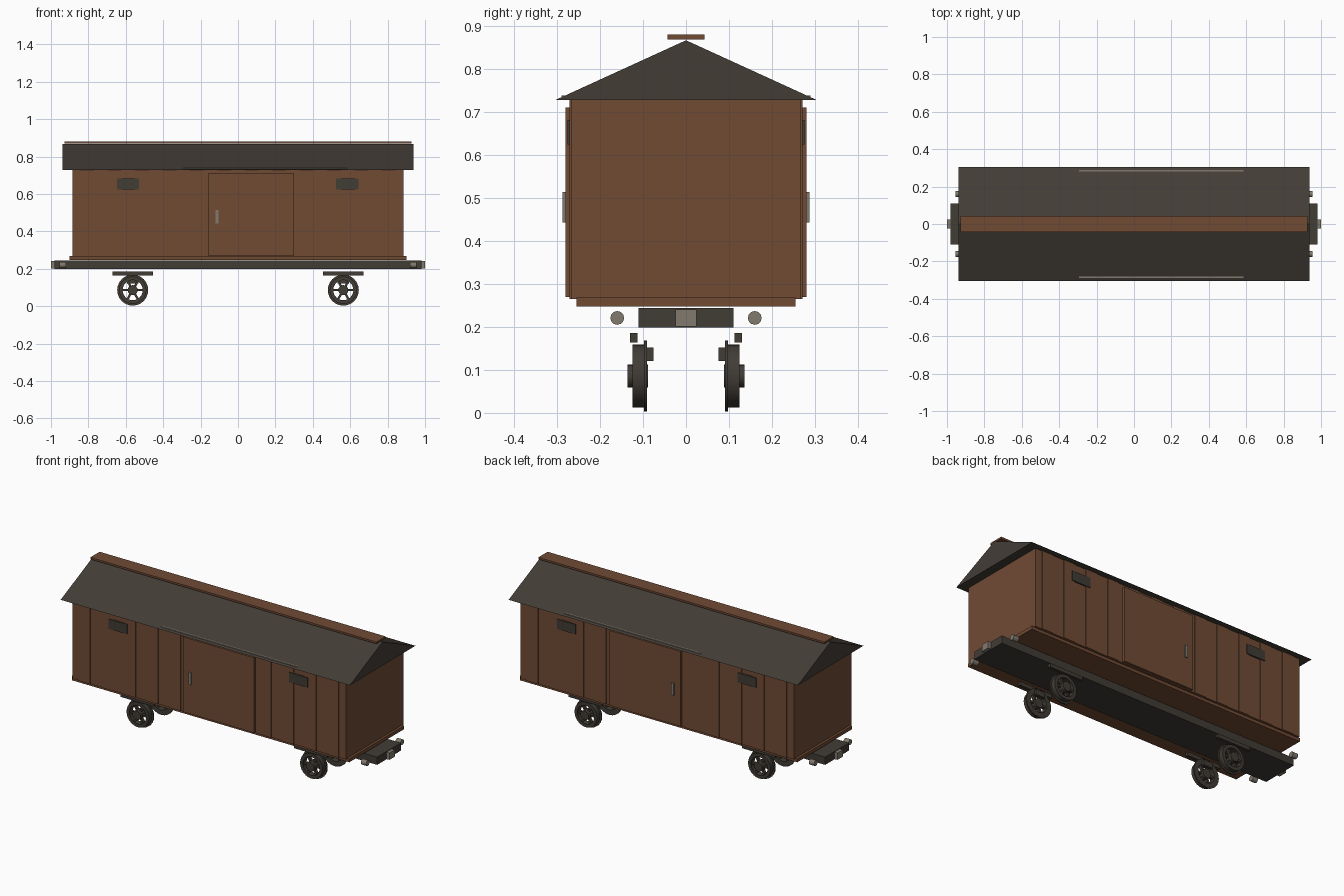
import bpy, bmesh, math
from mathutils import Matrix, Vector

if "Cube" in bpy.data.objects:
    bpy.data.objects.remove(bpy.data.objects["Cube"])


def material(name, rgb):
    m = bpy.data.materials.new(name)
    m.diffuse_color = (*rgb, 1)
    m.use_nodes = True
    m.node_tree.nodes["Principled BSDF"].inputs["Base Color"].default_value = m.diffuse_color
    return m


WOOD = material("brown_wood", (0.163, 0.070, 0.034))
ROOF = material("dark_roofing", (0.056, 0.046, 0.037))
IRON = material("dark_iron", (0.053, 0.045, 0.036))
STEEL = material("grey_steel", (0.225, 0.195, 0.155))


def finish(name, bm, mat):
    bmesh.ops.recalc_face_normals(bm, faces=bm.faces)
    me = bpy.data.meshes.new(name)
    bm.to_mesh(me)
    bm.free()
    me.materials.append(mat)
    ob = bpy.data.objects.new(name, me)
    bpy.context.collection.objects.link(ob)
    return ob


def add_box(bm, x, y, z, place=Matrix.Identity(4)):
    size = [b - a for a, b in (x, y, z)]
    mid = [(a + b) / 2 for a, b in (x, y, z)]
    bmesh.ops.create_cube(bm, size=1, matrix=place @ Matrix.Translation(mid)
                          @ Matrix.Diagonal((*size, 1)))


def box(name, mat, x, y, z):
    bm = bmesh.new()
    add_box(bm, x, y, z)
    return finish(name, bm, mat)


def side_box(name, mat, x, y, z):
    """Box on the back side and its mirror on the front side."""
    box(name + "_front", mat, x, (-y[1], -y[0]), z)
    box(name + "_back", mat, x, y, z)


def add_cylinder(bm, centre, r, length, axis, sides):
    turn = Vector((0, 0, 1)).rotation_difference(Vector(axis)).to_matrix().to_4x4()
    bmesh.ops.create_cone(bm, cap_ends=True, segments=sides, radius1=r, radius2=r,
                          depth=length, matrix=Matrix.Translation(centre) @ turn)


def add_ring(bm, cx, cz, y0, y1, r_in, r_out, sides=24):
    """Flat ring around the y axis."""
    loops = []
    for i in range(sides):
        a = 2 * math.pi * i / sides
        c, s = math.cos(a), math.sin(a)
        loops.append([bm.verts.new((cx + r * c, y, cz + r * s))
                      for r, y in ((r_in, y0), (r_out, y0), (r_out, y1), (r_in, y1))])
    for i in range(sides):
        a, b = loops[i], loops[(i + 1) % sides]
        for j in range(4):
            k = (j + 1) % 4
            bm.faces.new((a[j], a[k], b[k], b[j]))


# Underframe, floor and body
box("underframe", IRON, (-0.98, 0.98), (-0.11, 0.11), (0.199, 0.244))
box("floor", WOOD, (-0.9, 0.9), (-0.255, 0.255), (0.248, 0.268))
box("body", WOOD, (-0.886, 0.886), (-0.264, 0.264), (0.265, 0.73))

# Wall boards, alternating slightly in depth
edges = [-0.886] + [0.0733 * (i - 11.5) for i in range(24)] + [0.886]
bm = bmesh.new()
for i, (a, b) in enumerate(zip(edges, edges[1:])):
    depth = 0.2708 if i % 2 else 0.2668
    for s in (-1, 1):
        add_box(bm, (a, b), sorted((s * 0.26, s * depth)), (0.265, 0.73))
finish("wall_boards", bm, WOOD)

# Sliding doors with handles and rails
side_box("door", WOOD, (-0.16, 0.30), (0.262, 0.2805), (0.27, 0.71))
side_box("door_handle", STEEL, (-0.121, -0.105), (0.275, 0.287), (0.443, 0.514))
side_box("door_rail", STEEL, (-0.295, 0.585), (0.281, 0.290), (0.731, 0.739))

# Vents
for label, x in (("left", -0.588), ("right", 0.583)):
    side_box("vent_" + label, IRON, (x - 0.06, x + 0.06), (0.264, 0.2755), (0.625, 0.682))

# Gable roof and ridge board
bm = bmesh.new()
ends = [[bm.verts.new((x, y, z)) for y, z in ((-0.304, 0.728), (0.304, 0.728), (0, 0.867))]
        for x in (-0.938, 0.938)]
for end in ends:
    bm.faces.new(end)
for i in range(3):
    j = (i + 1) % 3
    bm.faces.new((ends[0][i], ends[0][j], ends[1][j], ends[1][i]))
finish("roof", bm, ROOF)
box("ridge_board", WOOD, (-0.928, 0.928), (-0.043, 0.043), (0.869, 0.880))

# Couplers and buffers
for label, s in (("left", -1), ("right", 1)):
    box("coupler_" + label, STEEL, sorted((s * 0.97, s * 1.0)), (-0.025, 0.025), (0.201, 0.241))
    for side, y in (("front", -0.16), ("back", 0.16)):
        bm = bmesh.new()
        add_cylinder(bm, (s * 0.937, y, 0.221), 0.016, 0.034, (1, 0, 0), 12)
        finish(f"buffer_{label}_{side}", bm, STEEL)

# Spoked wheels, leaf springs and brake blocks
CZ = 0.086
for end, cx in (("left", -0.563), ("right", 0.563)):
    for side, s in (("front", -1), ("back", 1)):
        bm = bmesh.new()
        add_ring(bm, cx, CZ, s * 0.098, s * 0.125, 0.054, 0.073)
        add_ring(bm, cx, CZ, s * 0.091, s * 0.098, 0.054, 0.083)
        add_cylinder(bm, (cx, s * 0.112, CZ), 0.027, 0.048, (0, 1, 0), 16)
        for i in range(6):
            place = Matrix.Translation((cx, 0, CZ)) @ Matrix.Rotation(i * math.pi / 3, 4, 'Y')
            add_box(bm, (0.02, 0.06), sorted((s * 0.1, s * 0.118)), (-0.006, 0.006), place)
        wheel = finish(f"wheel_{end}_{side}", bm, IRON)
        bpy.ops.object.select_all(action='DESELECT')
        wheel.select_set(True)
        bpy.context.view_layer.objects.active = wheel
        bpy.ops.object.shade_smooth_by_angle(angle=math.radians(30))
    side_box("spring_" + end, IRON, (cx - 0.108, cx + 0.108), (0.113, 0.130), (0.164, 0.186))
    side_box("brake_block_" + end, IRON, (cx - 0.03, cx + 0.03), (0.076, 0.091), (0.121, 0.152))
